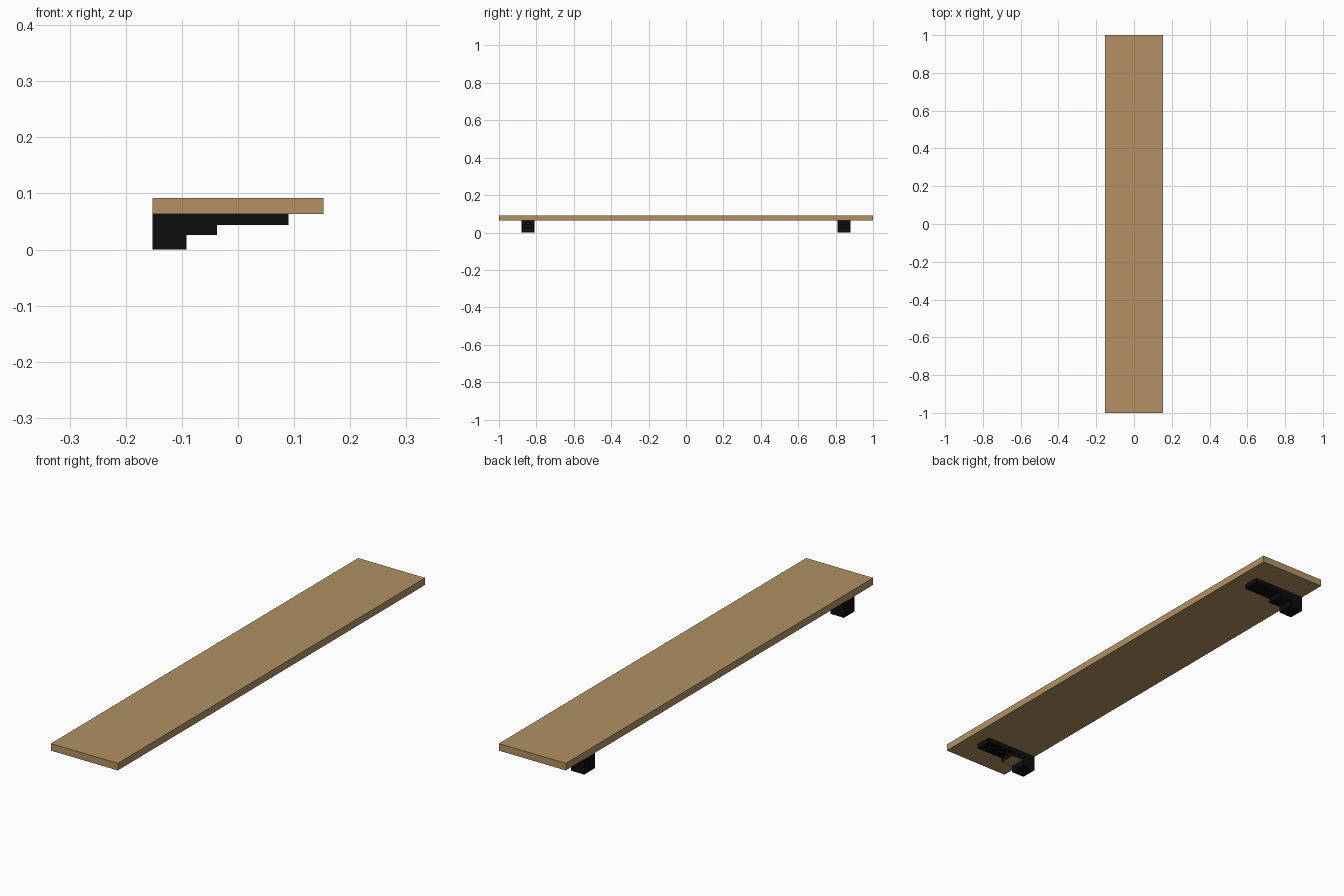
import bpy
import bmesh

if "Cube" in bpy.data.objects:
    bpy.data.objects.remove(bpy.data.objects["Cube"])


def material(name, rgb):
    m = bpy.data.materials.new(name)
    m.diffuse_color = (*rgb, 1.0)
    m.use_nodes = True
    m.node_tree.nodes["Principled BSDF"].inputs["Base Color"].default_value = m.diffuse_color
    return m


wood = material("light_wood", (0.445, 0.285, 0.127))
black = material("black_metal", (0.004, 0.004, 0.004))


def extrude_profile(name, profile, y0, y1, mats):
    """Extrude an (x, z) outline along y."""
    bm = bmesh.new()
    face = bm.faces.new([bm.verts.new((x, y0, z)) for x, z in profile])
    out = bmesh.ops.extrude_face_region(bm, geom=[face])
    for v in out["geom"]:
        if isinstance(v, bmesh.types.BMVert):
            v.co.y = y1
    bmesh.ops.recalc_face_normals(bm, faces=bm.faces)
    mesh = bpy.data.meshes.new(name)
    bm.to_mesh(mesh)
    bm.free()
    for m in mats:
        mesh.materials.append(m)
    obj = bpy.data.objects.new(name, mesh)
    bpy.context.collection.objects.link(obj)
    return obj


# Shelf board
extrude_profile("shelf_board",
                [(-0.1525, 0.063), (0.1525, 0.063), (0.1525, 0.092), (-0.1525, 0.092)],
                -1.0, 1.0, [wood])

# Stepped brackets: wall block, middle step, long arm
steps = [(-0.1525, 0.001), (-0.092, 0.001), (-0.092, 0.026), (-0.037, 0.026),
         (-0.037, 0.044), (0.09, 0.044), (0.09, 0.063), (-0.1525, 0.063)]
steps = [(x, 0.0 if z == 0.001 else z) for x, z in steps]
front = extrude_profile("front_bracket", steps, -0.88, -0.81, [black, wood])
extrude_profile("back_bracket", steps, 0.81, 0.88, [black])

# Underside of the front bracket's middle step shows wood
for p in front.data.polygons:
    if p.normal.z < -0.9 and abs(p.center.z - 0.026) < 0.002:
        p.material_index = 1
